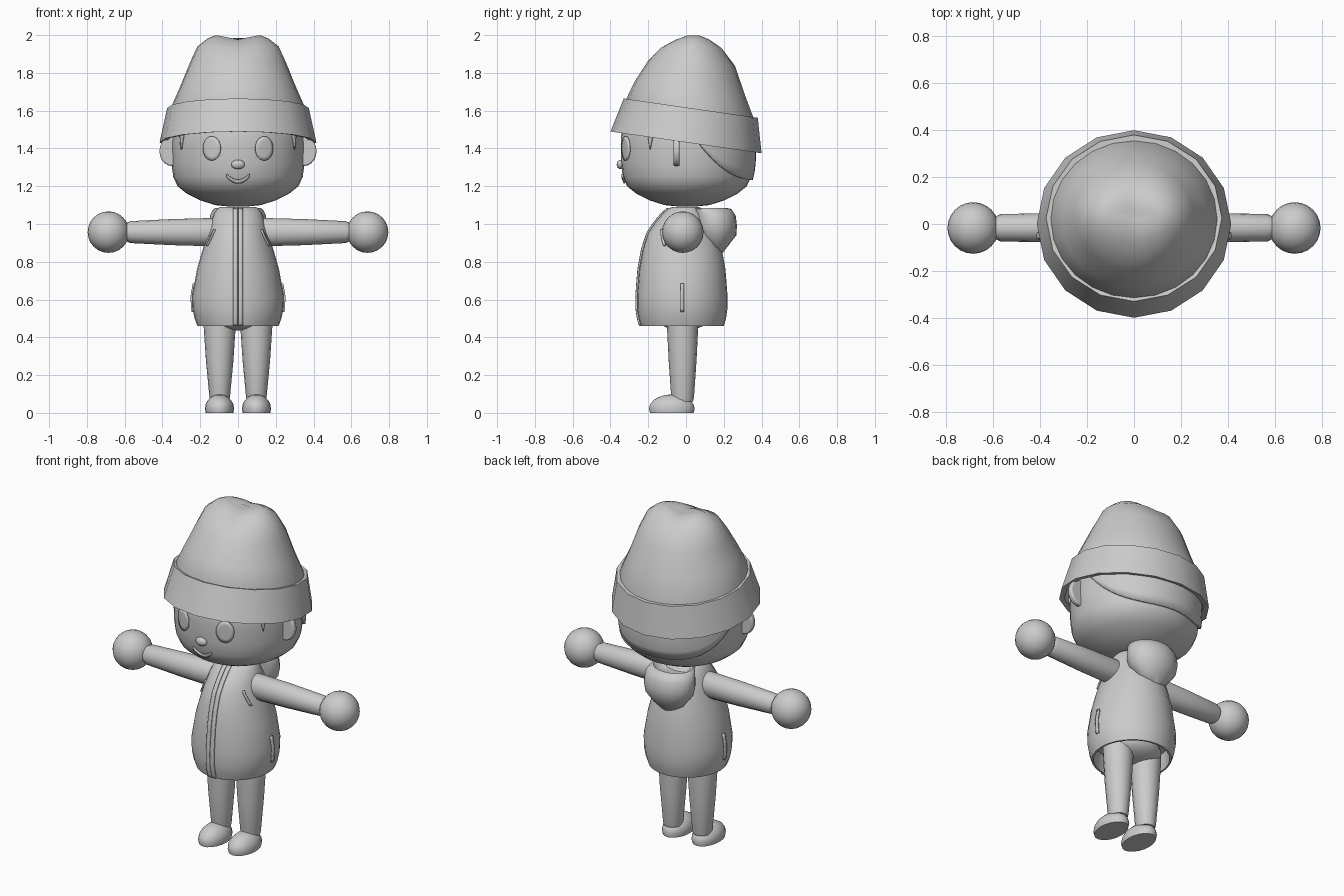
import bpy, bmesh
from math import sin, cos, pi, asin, radians
from mathutils import Matrix, Vector

cube = bpy.data.objects.get("Cube")
if cube:
    bpy.data.objects.remove(cube, do_unlink=True)

grey = bpy.data.materials.new("plain_grey")
grey.use_nodes = True
grey.diffuse_color = (0.6, 0.6, 0.6, 1)
grey.node_tree.nodes["Principled BSDF"].inputs["Base Color"].default_value = (0.6, 0.6, 0.6, 1)


def finish(name, bm, angle=40, thickness=0):
    """Turn a bmesh into a smooth-shaded object."""
    bmesh.ops.remove_doubles(bm, verts=bm.verts, dist=0.0004)
    bmesh.ops.recalc_face_normals(bm, faces=bm.faces)
    mesh = bpy.data.meshes.new(name)
    bm.to_mesh(mesh)
    bm.free()
    mesh.materials.append(grey)
    ob = bpy.data.objects.new(name, mesh)
    bpy.context.collection.objects.link(ob)
    if thickness:
        mod = ob.modifiers.new("thickness", 'SOLIDIFY')
        mod.thickness = thickness
        mod.offset = 0
    bpy.ops.object.select_all(action='DESELECT')
    ob.select_set(True)
    bpy.context.view_layer.objects.active = ob
    bpy.ops.object.shade_smooth_by_angle(angle=radians(angle))
    return ob


def loft(name, rings, n=28, cx=0, matrix=None, deform=None, angle=40):
    """Skin elliptical rings (z, centre y, radius x, radius y, optional tilt)."""
    bm = bmesh.new()
    loops = []
    for z, cy, rx, ry, *tilt in rings:
        slope = tilt[0] if tilt else 0
        loop = []
        for i in range(n):
            a = 2 * pi * i / n
            y = cy - ry * cos(a)
            p = Vector((cx + rx * sin(a), y, z + slope * y))
            loop.append(bm.verts.new(deform(p) if deform else p))
        loops.append(loop)
    for lo, hi in zip(loops, loops[1:]):
        for i in range(n):
            j = (i + 1) % n
            bm.faces.new((lo[i], lo[j], hi[j], hi[i]))
    bm.faces.new(loops[0])
    bm.faces.new(loops[-1])
    if matrix:
        bm.transform(matrix)
    return finish(name, bm, angle)


def ball(name, loc, scale, n=24, cut_floor=False):
    """Ellipsoid, optionally cut flat on the floor."""
    bm = bmesh.new()
    bmesh.ops.create_uvsphere(bm, u_segments=n, v_segments=n // 2, radius=1,
                              matrix=Matrix.Translation(loc) @ Matrix.Diagonal((*scale, 1)))
    if cut_floor:
        cut = bmesh.ops.bisect_plane(bm, geom=bm.verts[:] + bm.edges[:] + bm.faces[:],
                                     plane_co=(0, 0, 0), plane_no=(0, 0, -1), clear_outer=True)
        edges = [e for e in cut["geom_cut"] if isinstance(e, bmesh.types.BMEdge)]
        bmesh.ops.contextual_create(bm, geom=edges)
    return finish(name, bm)


def section(rings, z):
    """Interpolated centre y, radius x and radius y at a height."""
    for a, b in zip(rings, rings[1:]):
        if a[0] <= z <= b[0]:
            t = (z - a[0]) / (b[0] - a[0])
            return [a[k] + (b[k] - a[k]) * t for k in (1, 2, 3)]
    return rings[-1][1:4]


def patch(name, rings, f, nu=8, nv=8, off=0.004, thickness=0.009):
    """Thin plate on a lofted surface; f(u, v) gives angle from front and height."""
    bm = bmesh.new()
    grid = []
    for i in range(nu + 1):
        row = []
        for j in range(nv + 1):
            a, z = f(i / nu, j / nv)
            cy, rx, ry = section(rings, z)
            row.append(bm.verts.new(((rx + off) * sin(a), cy - (ry + off) * cos(a), z)))
        grid.append(row)
    for r, s in zip(grid, grid[1:]):
        for j in range(nv):
            bm.faces.new((r[j], s[j], s[j + 1], r[j + 1]))
    return finish(name, bm, 40, thickness)


# Head
HEAD = [(z, 0.005, r, r * 0.99) for z, r in (
    (1.093, 0.05), (1.1, 0.12), (1.125, 0.2), (1.16, 0.27), (1.2, 0.32), (1.25, 0.343),
    (1.32, 0.352), (1.42, 0.354), (1.5, 0.35), (1.6, 0.31), (1.68, 0.2))]
loft("head", HEAD, 32)

# Hair at the back of the head
def hair_area(u, v):
    a = radians(-82 + 164 * u)
    low = 1.235 + 0.28 * (1 - cos(a)) ** 2
    return pi + a, low + (1.54 - low) * v

patch("back_hair", HEAD, hair_area, 24, 6, 0.008, 0.016)

# Face
ball("nose", (0, -0.347, 1.315), (0.036, 0.02, 0.025), 16)
patch("mouth", HEAD, lambda u, v: (0.34 * (u - 0.5), 1.215 + 0.13 * (u - 0.5) ** 2 + 0.018 * v),
      14, 2, 0.006)

# Knitted hat: tilted turned-up brim and a dome with a pinched crown
TILT = -0.144
loft("hat_brim", [(1.55, 0.01, 0.34, 0.34, TILT), (1.436, 0, 0.385, 0.37, TILT),
                  (1.432, 0, 0.415, 0.4, TILT), (1.617, 0.025, 0.375, 0.355, TILT),
                  (1.613, 0.025, 0.35, 0.33, TILT)], 16, angle=35)

def pinch(p):
    weight = max(0, min(1, (p.z - 1.85) / 0.14))
    p.z -= 0.022 * weight * max(0, 1 - abs(p.x) / 0.11)
    return p

loft("hat_dome", [(1.58, 0.02, 0.355, 0.335, TILT), (1.62, 0.02, 0.355, 0.335, TILT),
                  (1.725, 0.02, 0.308, 0.29, -0.12), (1.855, 0.03, 0.255, 0.23, -0.07),
                  (1.94, 0.027, 0.215, 0.165), (1.98, 0.035, 0.165, 0.105),
                  (1.999, 0.04, 0.12, 0.06), (1.998, 0.04, 0.05, 0.025)],
     24, deform=pinch, angle=60)

# Coat with a hollow hem
COAT = [(0.46, -0.02, 0.215, 0.22), (0.5, -0.02, 0.23, 0.232), (0.55, -0.02, 0.24, 0.239),
        (0.62, -0.02, 0.243, 0.24), (0.76, -0.02, 0.217, 0.229), (0.865, -0.02, 0.187, 0.21),
        (0.95, -0.02, 0.16, 0.183), (1.01, -0.015, 0.143, 0.148), (1.06, -0.01, 0.125, 0.11),
        (1.085, -0.005, 0.105, 0.085)]
loft("coat", [(0.56, -0.02, 0.2, 0.2), (0.46, -0.02, 0.205, 0.21)] + COAT
     + [(1.09, 0, 0.09, 0.07)], 28)

# Zip bands running down the front
def band(x0, x1):
    def f(u, v):
        z = 0.462 + 0.62 * v
        return asin((x0 + (x1 - x0) * u) / section(COAT, z)[1]), z
    return f

patch("zip_band_right", COAT, band(-0.025, -0.002), 2, 40)
patch("zip_band_left", COAT, band(0.002, 0.025), 2, 40)

# Hood hanging behind the neck
loft("hood", [(0.84, 0.17, 0.03, 0.02), (0.88, 0.165, 0.095, 0.055), (0.94, 0.158, 0.14, 0.108),
              (0.99, 0.155, 0.152, 0.115), (1.045, 0.15, 0.148, 0.113),
              (1.08, 0.13, 0.13, 0.11), (1.085, 0.12, 0.115, 0.095),
              (1.05, 0.12, 0.08, 0.06)], 20, angle=50)

ball("trouser_seat", (0, -0.015, 0.51), (0.17, 0.14, 0.075))

# Paired parts
for side, s in (("left", 1), ("right", -1)):
    patch(side + "_eye", HEAD,
          lambda u, v: (s * 0.4 + 0.142 * v * cos(2 * pi * u), 1.4 + 0.064 * v * sin(2 * pi * u)),
          24, 3)
    patch(side + "_sideburn", HEAD,
          lambda u, v: (s * 0.99 + 0.13 * (u - 0.5) * v, 1.395 + 0.11 * v), 2, 5)
    patch(side + "_chest_slit", COAT,
          lambda u, v: (s * (1.07 - 0.2 * v + 0.07 * u), 0.885 + 0.085 * v), 2, 6)
    patch(side + "_pocket", COAT,
          lambda u, v: (s * (pi / 2 + 0.08 * (u - 0.5)), 0.535 + 0.15 * v), 2, 8)

    # Ear: thin upright disc
    bm = bmesh.new()
    bmesh.ops.create_cone(bm, cap_ends=True, segments=20, radius1=1, radius2=1, depth=1,
                          matrix=Matrix.Translation((s * 0.35, -0.05, 1.385))
                          @ Matrix.Diagonal((0.066, 0.032, 0.078, 1))
                          @ Matrix.Rotation(pi / 2, 4, 'X'))
    ear = finish(side + "_ear", bm, 50)
    bevel = ear.modifiers.new("soft_rim", 'BEVEL')
    bevel.width = 0.008
    bevel.segments = 2

    # Arm stretched sideways, with a round hand
    pose = Matrix.Translation((0, -0.016, 0.957)) @ Matrix.Rotation(s * pi / 2, 4, 'Y')
    loft(side + "_arm", [(0.08, 0, 0.06, 0.055), (0.13, 0, 0.075, 0.064), (0.35, 0, 0.069, 0.063),
                         (0.57, 0, 0.058, 0.058), (0.59, 0, 0.048, 0.048)], 16, matrix=pose)
    ball(side + "_hand", (s * 0.686, -0.017, 0.957), (0.11, 0.11, 0.11))

    # Leg and shoe
    loft(side + "_leg", [(0.06, -0.018, 0.05, 0.055), (0.08, -0.018, 0.054, 0.06),
                         (0.28, -0.018, 0.073, 0.074), (0.46, -0.018, 0.085, 0.083),
                         (0.54, -0.018, 0.085, 0.083)], 16, cx=s * 0.097)
    ball(side + "_shoe", (s * 0.098, -0.075, 0.022), (0.077, 0.121, 0.076), 20, True)
